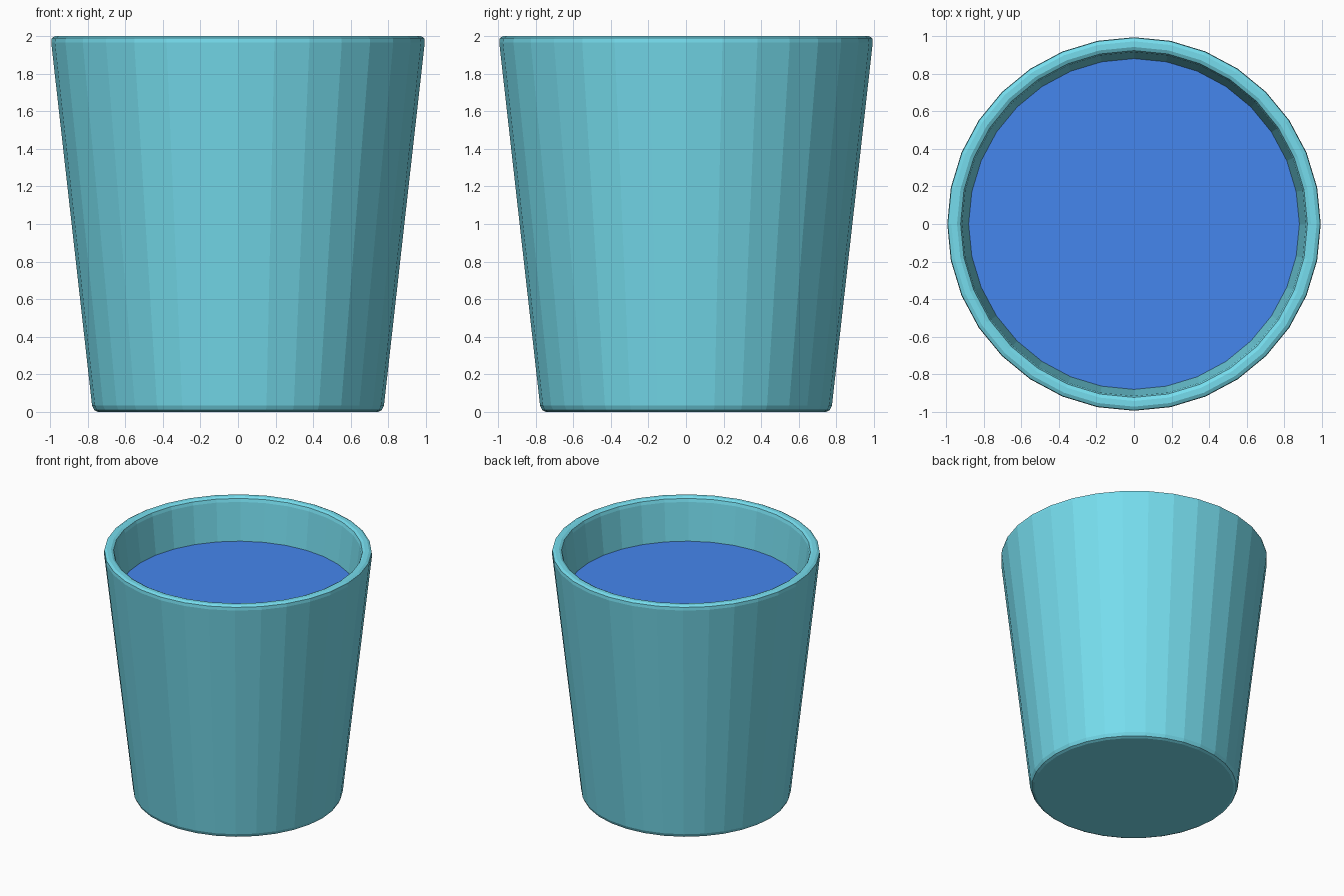
import bpy, bmesh
from math import cos, sin, tau

if "Cube" in bpy.data.objects:
    bpy.data.objects.remove(bpy.data.objects["Cube"])

SIDES = 32


def material(name, color):
    m = bpy.data.materials.new(name)
    m.diffuse_color = (*color, 1)
    m.use_nodes = True
    m.node_tree.nodes["Principled BSDF"].inputs["Base Color"].default_value = m.diffuse_color
    return m


def lathe(name, profile, mat, cap_start=True, cap_end=True):
    """Revolve (radius, z) points around z and cap the open ends."""
    bm = bmesh.new()
    rings = [[bm.verts.new((r * cos(tau * i / SIDES), r * sin(tau * i / SIDES), z))
              for i in range(SIDES)] for r, z in profile]
    for a, b in zip(rings, rings[1:]):
        for i in range(SIDES):
            j = (i + 1) % SIDES
            bm.faces.new((a[i], a[j], b[j], b[i]))
    if cap_start:
        bm.faces.new(rings[0][::-1])
    if cap_end:
        bm.faces.new(rings[-1])
    mesh = bpy.data.meshes.new(name)
    bm.to_mesh(mesh)
    bm.free()
    mesh.materials.append(mat)
    obj = bpy.data.objects.new(name, mesh)
    bpy.context.collection.objects.link(obj)
    return obj


# tapered cup wall: rounded foot, rounded rim, hollow inside with a floor
cup_profile = [
    (0.745, 0.0), (0.765, 0.009), (0.777, 0.035),
    (0.994, 1.965), (0.991, 1.99), (0.972, 2.0),
    (0.942, 2.0), (0.923, 1.99), (0.915, 1.965),
    (0.70, 0.08),
]
lathe("cup", cup_profile, material("cup_teal", (0.18, 0.72, 0.85)))

# flat liquid surface, seated against the inner wall
lathe("water_surface", [(0.882, 1.66)], material("water_blue", (0.06, 0.24, 0.85)),
      cap_start=False)
